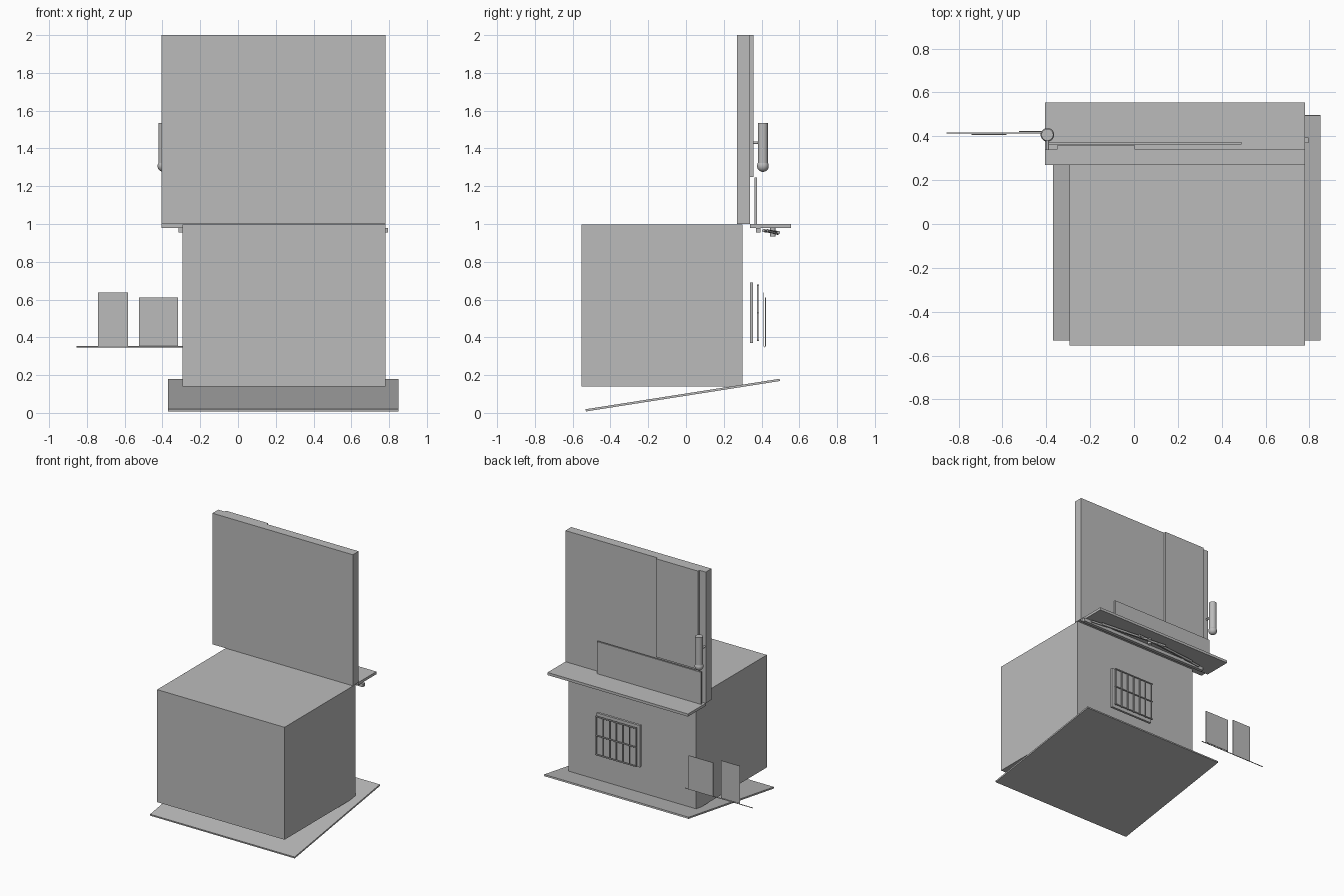
import bpy
import math
from mathutils import Vector

if "Cube" in bpy.data.objects:
    bpy.data.objects.remove(bpy.data.objects["Cube"])

grey = bpy.data.materials.new("plain grey")
grey.use_nodes = True
grey.diffuse_color = (0.5, 0.5, 0.5, 1)
grey.node_tree.nodes["Principled BSDF"].inputs["Base Color"].default_value = (0.5, 0.5, 0.5, 1)


def finish(name):
    ob = bpy.context.object
    ob.name = name
    ob.data.materials.append(grey)
    return ob


def box(name, x, y, z):
    """Box given by its (min, max) range on each axis."""
    ranges = (x, y, z)
    bpy.ops.mesh.primitive_cube_add(size=1, location=[(a + b) / 2 for a, b in ranges])
    ob = finish(name)
    size = [b - a for a, b in ranges]
    for v in ob.data.vertices:
        v.co = [c * s for c, s in zip(v.co, size)]
    return ob


def rod(name, start, end, radius, sides=10):
    """Cylinder running between two points."""
    a, b = Vector(start), Vector(end)
    bpy.ops.mesh.primitive_cylinder_add(vertices=sides, radius=radius,
                                        depth=(b - a).length, location=(a + b) / 2)
    ob = finish(name)
    ob.rotation_euler = (b - a).to_track_quat("Z", "Y").to_euler()
    bpy.ops.object.shade_smooth_by_angle(angle=math.radians(40))
    return ob


# Main body, upper wall and the sloping ground slab
box("main_body", (-0.295, 0.78), (-0.553, 0.30), (0.14, 0.998))
box("upper_wall", (-0.405, 0.78), (0.27, 0.34), (1.0, 2.0))
slab = box("ground_slab", (-0.37, 0.85), (-0.52, 0.52), (0.088, 0.1))
slab.location.y = -0.017
slab.rotation_euler.x = math.atan2(0.16, 1.02)

# Rear shelf with its raised board and the wall panel above
box("rear_shelf", (-0.405, 0.78), (0.339, 0.555), (0.98, 1.0))
box("wall_panel", (-0.352, 0.005), (0.338, 0.357), (1.25, 2.0))
box("shelf_board", (-0.39, 0.49), (0.362, 0.375), (1.0, 1.245))

# Folding arms and rail under the shelf
box("shelf_rail", (-0.315, 0.795), (0.37, 0.395), (0.955, 0.98))
for side in (-1, 1):
    middle = 0.24
    rod("long_arm", (middle - side * 0.5, 0.41, 0.965), (middle + side * 0.12, 0.49, 0.955), 0.008)
    rod("short_arm", (middle + side * 0.05, 0.485, 0.95), (middle + side * 0.42, 0.43, 0.965), 0.008)
rod("arm_pivot", (0.24, 0.46, 0.935), (0.24, 0.46, 0.98), 0.014, 16)

# Hanging lamp with a rounded lower end
rod("lamp_body", (-0.395, 0.407, 1.305), (-0.395, 0.407, 1.535), 0.027, 32)
bpy.ops.mesh.primitive_uv_sphere_add(segments=32, ring_count=16, radius=0.031,
                                     location=(-0.395, 0.407, 1.307))
finish("lamp_bulb")
bpy.ops.object.shade_smooth()
rod("lamp_bracket", (-0.395, 0.338, 1.43), (-0.395, 0.39, 1.43), 0.007)

# Barred window on the back
box("window_plate", (0.14, 0.505), (0.338, 0.356), (0.37, 0.69))
bars = 7
for i in range(bars):
    x = 0.155 + i * 0.335 / (bars - 1)
    rod("window_bar", (x, 0.38, 0.38), (x, 0.38, 0.68), 0.005)
for z in (0.385, 0.53, 0.675):
    rod("window_crossbar", (0.148, 0.382, z), (0.497, 0.382, z), 0.005)

# Two thin sheets standing on a wire beside the body
box("outer_sheet", (-0.742, -0.582), (0.407, 0.411), (0.352, 0.638))
box("inner_sheet", (-0.525, -0.318), (0.419, 0.423), (0.352, 0.61))
rod("support_wire", (-0.855, 0.415, 0.35), (-0.285, 0.415, 0.35), 0.003, 8)
